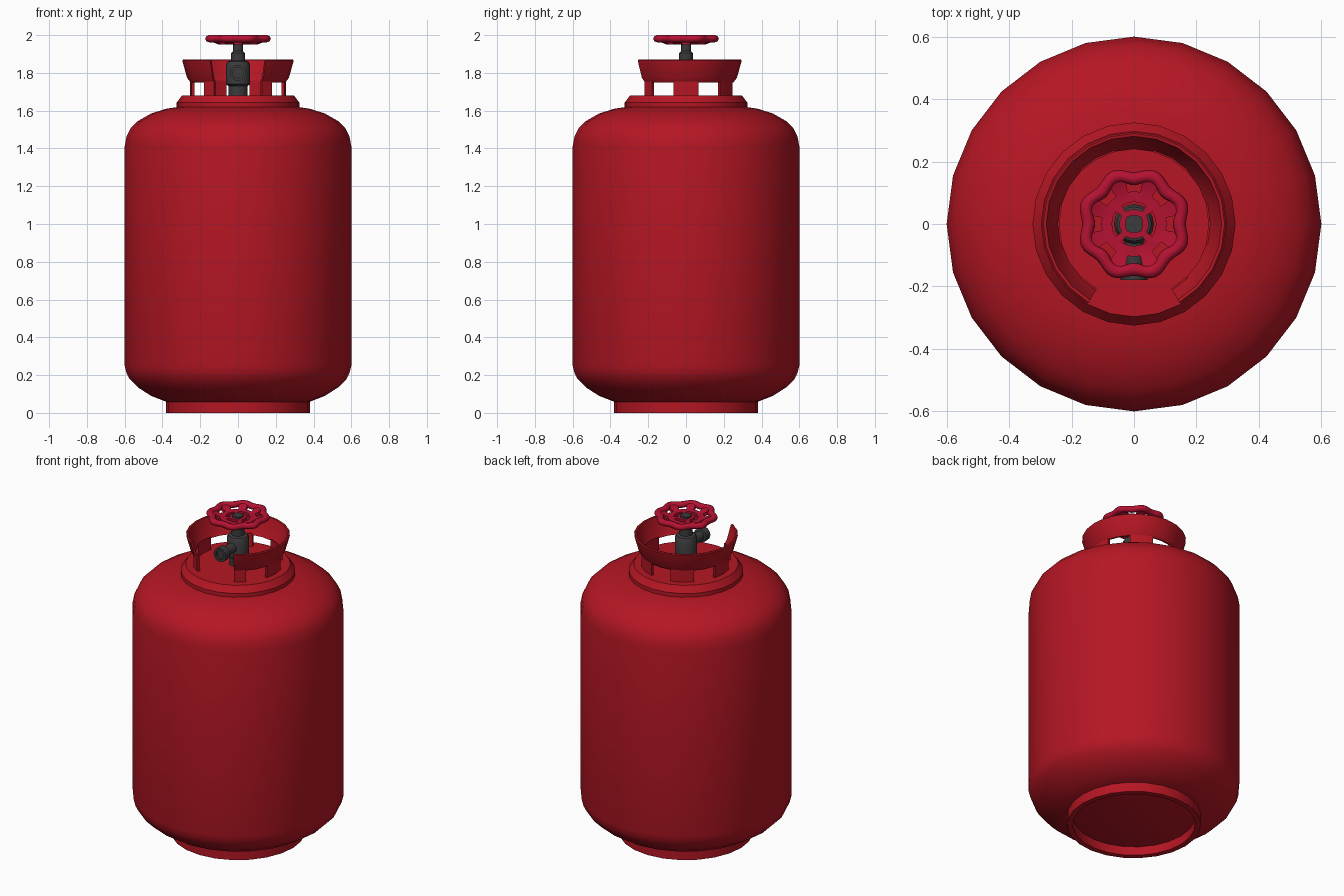
import bpy, bmesh, math
from mathutils import Matrix

if "Cube" in bpy.data.objects:
    bpy.data.objects.remove(bpy.data.objects["Cube"])


def material(name, rgb):
    m = bpy.data.materials.new(name)
    m.diffuse_color = (*rgb, 1)
    m.use_nodes = True
    m.node_tree.nodes["Principled BSDF"].inputs["Base Color"].default_value = m.diffuse_color
    return m


RED = material("red_paint", (0.46, 0.008, 0.017))
WHEEL = material("wheel_paint", (0.46, 0.006, 0.032))
DARK = material("dark_metal", (0.045, 0.045, 0.045))


def finish(bm, name, mat, angle=35):
    bmesh.ops.remove_doubles(bm, verts=bm.verts, dist=1e-5)
    bmesh.ops.recalc_face_normals(bm, faces=bm.faces)
    me = bpy.data.meshes.new(name)
    bm.to_mesh(me)
    bm.free()
    me.materials.append(mat)
    ob = bpy.data.objects.new(name, me)
    bpy.context.collection.objects.link(ob)
    bpy.ops.object.select_all(action='DESELECT')
    ob.select_set(True)
    bpy.context.view_layer.objects.active = ob
    bpy.ops.object.shade_smooth_by_angle(angle=math.radians(angle))
    return ob


def lathe(name, profile, mat, n=24, a0=0, a1=360, closed=False, lobe=0, angle=35, matrix=None):
    """Revolve (radius, z) points; closed loops swept part way get end caps."""
    bm = bmesh.new()
    full = a1 - a0 == 360
    rings = []
    for i in range(n if full else n + 1):
        t = math.radians(a0 + (a1 - a0) * i / n)
        d = -lobe * math.cos(8 * t)
        rings.append([bm.verts.new(((r + d) * math.cos(t), (r + d) * math.sin(t), z))
                      for r, z in profile])
    m = len(profile)
    for i in range(n):
        a, b = rings[i], rings[(i + 1) % len(rings)]
        for j in range(m if closed else m - 1):
            k = (j + 1) % m
            bm.faces.new((a[j], b[j], b[k], a[k]))
    if closed and not full:
        bm.faces.new(rings[0])
        bm.faces.new(rings[-1])
    bmesh.ops.dissolve_degenerate(bm, dist=1e-5, edges=bm.edges)
    if matrix:
        bm.transform(matrix)
    return finish(bm, name, mat, angle)


# Tank shell with rounded shoulders
lathe("tank", [(0, 0.05), (0.37, 0.055), (0.46, 0.09), (0.53, 0.135), (0.575, 0.18), (0.59, 0.21),
               (0.6, 0.25), (0.6, 1.41), (0.59, 1.465), (0.57, 1.505), (0.53, 1.545),
               (0.46, 1.585), (0.38, 1.61), (0.3, 1.622), (0, 1.63)], RED)

# Hollow foot ring
lathe("foot_ring", [(0.38, 0), (0.38, 0.07), (0.347, 0.07), (0.347, 0)], RED, closed=True)

# Bevelled flange the guard stands on
lathe("top_flange", [(0.325, 1.605), (0.325, 1.642), (0.297, 1.68), (0, 1.68)], RED, angle=25)

# Flared guard collar, open at the front
lathe("guard_collar", [(0.252, 1.75), (0.27, 1.775), (0.295, 1.865), (0.29, 1.87), (0.281, 1.868),
                       (0.256, 1.78), (0.24, 1.752)], RED, n=20, a0=-60, a1=240, closed=True)

# Guard posts; the front pair is cut short by the opening
for i, (a, b) in enumerate([(-60, -45), (-15, 15), (45, 75), (105, 135), (165, 195), (225, 240)]):
    lathe(f"guard_post_{i + 1}", [(0.255, 1.675), (0.255, 1.76), (0.239, 1.76), (0.239, 1.675)],
          RED, n=(b - a) // 15, a0=a, a1=b, closed=True)

# Valve body and stem
lathe("valve_body", [(0, 1.67), (0.05, 1.67), (0.05, 1.73), (0.064, 1.74), (0.064, 1.845),
                     (0.055, 1.86), (0.037, 1.865), (0.037, 1.905), (0.026, 1.915),
                     (0.026, 1.96), (0, 1.96)], DARK, n=16)

# Side outlet, lathed and turned towards the front
turn = Matrix.Translation((0, 0, 1.80)) @ Matrix.Rotation(math.radians(90), 4, 'X')
lathe("valve_outlet", [(0, 0), (0.03, 0), (0.03, 0.135), (0.043, 0.138), (0.043, 0.18),
                       (0.028, 0.18), (0.028, 0.165), (0, 0.165)], DARK, n=12, matrix=turn)

# Square stem end in the wheel hub
bm = bmesh.new()
bmesh.ops.create_cube(bm, size=1, matrix=Matrix.Translation((0, 0, 1.965))
                      @ Matrix.Diagonal((0.054, 0.054, 0.035, 1)))
upright = [e for e in bm.edges if abs(e.verts[0].co.z - e.verts[1].co.z) > 0.01]
bmesh.ops.bevel(bm, geom=upright, offset=0.014, segments=2, affect='EDGES', profile=0.5)
finish(bm, "stem_end", DARK)

# Scalloped handwheel rim
rim = [(0.154 + 0.021 * math.cos(k * math.pi / 4), 1.981 + 0.019 * math.sin(k * math.pi / 4))
       for k in range(8)]
lathe("handwheel_rim", rim, WHEEL, n=64, closed=True, lobe=0.009, angle=50)

# Handwheel web: polar grid with eight finger holes and four inner slots left open
bm = bmesh.new()
steps = [(0.022, 1.972), (0.047, 1.972), (0.070, 1.972), (0.104, 1.972), (0.145, 1.988)]
N = 48
grid = []
for i in range(N):
    t = math.radians((i - 0.5) * 360 / N)
    grid.append([bm.verts.new((r * math.cos(t), r * math.sin(t), z)) for r, z in steps])
for i in range(N):
    a, b = grid[i], grid[(i + 1) % N]
    for j in range(4):
        hole = j == 3 and (i + 1) % 6 < 3
        slot = j == 1 and (i + 4) % 12 < 9
        if not (hole or slot):
            bm.faces.new((a[j], a[j + 1], b[j + 1], b[j]))
bmesh.ops.recalc_face_normals(bm, faces=bm.faces)
web = bmesh.ops.extrude_face_region(bm, geom=bm.faces[:])
for v in web["geom"]:
    if isinstance(v, bmesh.types.BMVert):
        v.co.z -= 0.022
finish(bm, "handwheel_web", WHEEL, 40)
